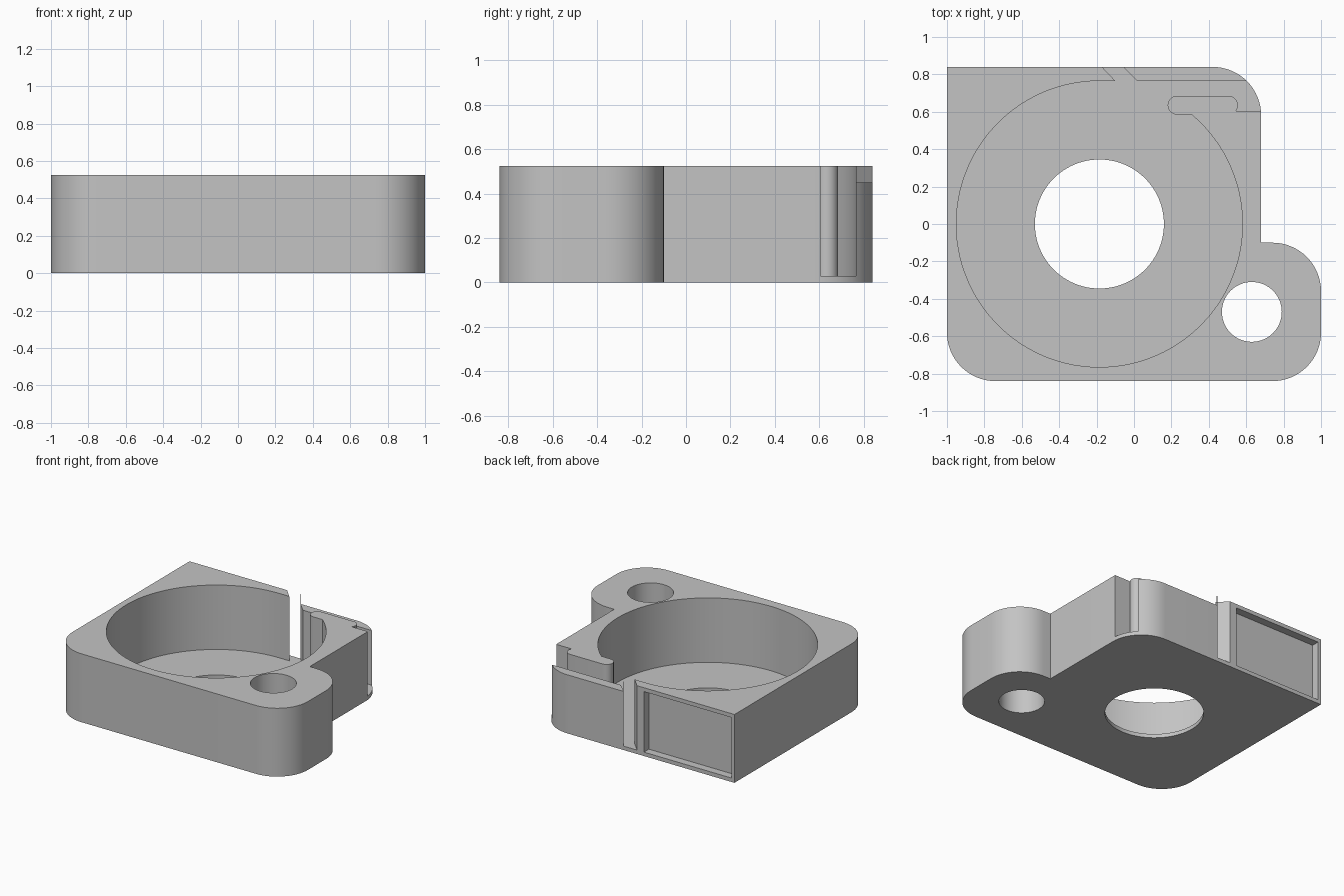
import bpy
from math import cos, sin, radians, pi

if "Cube" in bpy.data.objects:
    bpy.data.objects.remove(bpy.data.objects["Cube"])

HEIGHT, FLOOR = 0.525, 0.03
CHAMBER = (-0.185, 0.0)

grey = bpy.data.materials.new("plain grey")
grey.use_nodes = True
grey.diffuse_color = (0.55, 0.55, 0.55, 1)
grey.node_tree.nodes["Principled BSDF"].inputs["Base Color"].default_value = (0.55, 0.55, 0.55, 1)


def arc(centre, radius, start, end, steps=16):
    angles = [radians(start + (end - start) * i / steps) for i in range(steps + 1)]
    return [(centre[0] + radius * cos(a), centre[1] + radius * sin(a)) for a in angles]


def prism(name, outline, low, high):
    """Extrude a counter-clockwise outline between two heights."""
    n = len(outline)
    verts = [(x, y, z) for z in (low, high) for x, y in outline]
    faces = [tuple(reversed(range(n))), tuple(range(n, 2 * n))]
    faces += [(i, (i + 1) % n, n + (i + 1) % n, n + i) for i in range(n)]
    mesh = bpy.data.meshes.new(name)
    mesh.from_pydata(verts, [], faces)
    mesh.materials.append(grey)
    obj = bpy.data.objects.new(name, mesh)
    bpy.context.collection.objects.link(obj)
    return obj


def box(x0, x1, y0, y1):
    return [(x0, y0), (x1, y0), (x1, y1), (x0, y1)]


# Outer block: three rounded corners, one square corner and a side lug
r = 0.26
outline = [(-1, 0.84)]
outline += arc((-0.74, -0.58), r, 180, 270)
outline += arc((0.74, -0.58), r, 270, 360)
outline += arc((0.74, -0.36), r, 0, 90)
outline += [(0.68, -0.10)]
outline += arc((0.42, 0.58), r, 0, 90)
housing = prism("housing", outline, 0, HEIGHT)

# Round chamber with a slanted slot and a side channel around a tongue
chamber = arc(CHAMBER, 0.765, 90, 360 + 49.8, 96)
chamber += arc((0.23, 0.635), 0.05, 270, 90, 14)
chamber += arc((0.505, 0.635), 0.05, 90, -37, 14)
chamber += [(0.8, 0.605), (0.8, 0.765), (0.017, 0.765),
            (-0.079, 0.86), (-0.19, 0.86), (-0.1, 0.765)]

cutters = [
    prism("chamber_cutter", chamber, FLOOR, 1),
    prism("centre_hole_cutter", arc(CHAMBER, 0.345, 0, 356.25, 95), -0.2, 0.2),
    prism("lug_hole_cutter", arc((0.63, -0.47), 0.16, 0, 354.375, 63), -0.2, 1),
    # Shallow panel in the back face
    prism("back_panel_cutter", box(-0.975, -0.23, 0.78, 1), 0.03, 0.495),
    # Lowered top of the thin back wall
    prism("wall_top_cutter", box(-0.052, 0.9, 0.74, 1), 0.45, 1),
]

bpy.ops.object.select_all(action="DESELECT")
bpy.context.view_layer.objects.active = housing
housing.select_set(True)
for cutter in cutters:
    cutter.hide_render = True
    mod = housing.modifiers.new(cutter.name, "BOOLEAN")
    mod.operation = "DIFFERENCE"
    mod.solver = "EXACT"
    mod.object = cutter
    bpy.ops.object.modifier_apply(modifier=mod.name)
for cutter in cutters:
    bpy.data.objects.remove(cutter)

bpy.ops.object.shade_smooth_by_angle(angle=radians(30))
